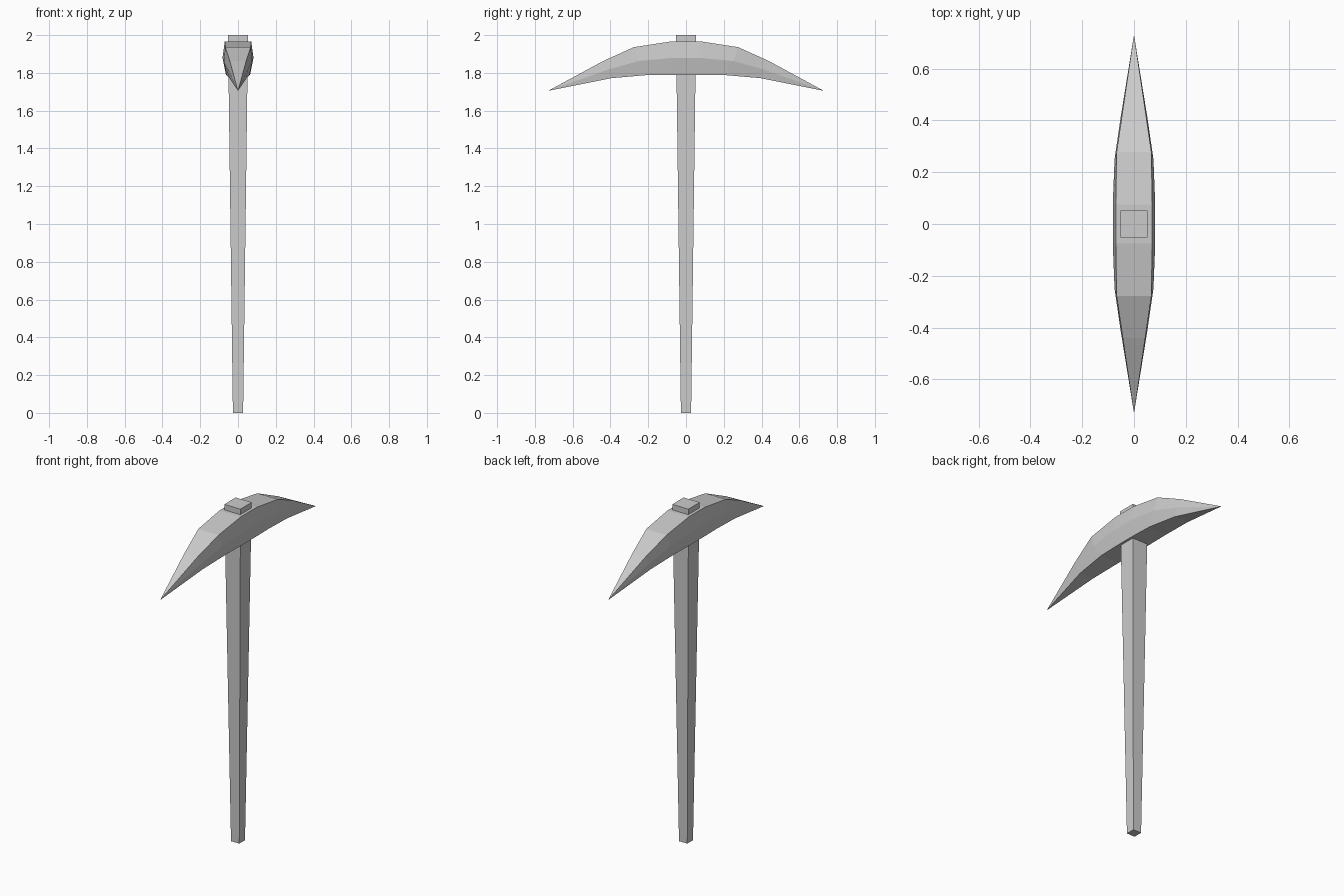
import bpy, bmesh

if "Cube" in bpy.data.objects:
    bpy.data.objects.remove(bpy.data.objects["Cube"])


def make_object(name, bm):
    bmesh.ops.recalc_face_normals(bm, faces=bm.faces[:])
    mesh = bpy.data.meshes.new(name)
    bm.to_mesh(mesh)
    bm.free()
    obj = bpy.data.objects.new(name, mesh)
    bpy.context.collection.objects.link(obj)
    return obj


def bridge(bm, a, b):
    n = len(a)
    for i in range(n):
        j = (i + 1) % n
        bm.faces.new((a[i], a[j], b[j], b[i]))


# Handle: square shaft widening towards the head
bm = bmesh.new()
rings = [[bm.verts.new((sx * w, sy * w, z))
          for sx, sy in ((-1, -1), (1, -1), (1, 1), (-1, 1))]
         for z, w in ((0, 0.027), (2, 0.053))]
bridge(bm, *rings)
for ring in rings:
    bm.faces.new(ring)
make_object("handle", bm)

# Pick head: six-sided sections, each given as (y, z, half width)
# for its top, middle and bottom edges
sections = [
    ((0.075, 1.967, 0.070), (0.075, 1.879, 0.082), (0.070, 1.790, 0.064)),
    ((0.277, 1.936, 0.067), (0.250, 1.863, 0.075), (0.200, 1.789, 0.061)),
    ((0.440, 1.862, 0.043), (0.415, 1.817, 0.051), (0.396, 1.772, 0.045)),
]
tip = (0, 0.73, 1.705)


def head_ring(bm, section, side):
    pts = [(w, side * y, z) for y, z, w in section]
    pts += [(-w, side * y, z) for y, z, w in reversed(section)]
    return [bm.verts.new(p) for p in pts]


bm = bmesh.new()
rings = [head_ring(bm, s, -1) for s in reversed(sections)]
rings += [head_ring(bm, s, 1) for s in sections]
for a, b in zip(rings, rings[1:]):
    bridge(bm, a, b)
# Pointed ends
for ring, side in ((rings[0], -1), (rings[-1], 1)):
    point = bm.verts.new((tip[0], side * tip[1], tip[2]))
    for i in range(6):
        bm.faces.new((ring[i], ring[(i + 1) % 6], point))
make_object("pick_head", bm)
